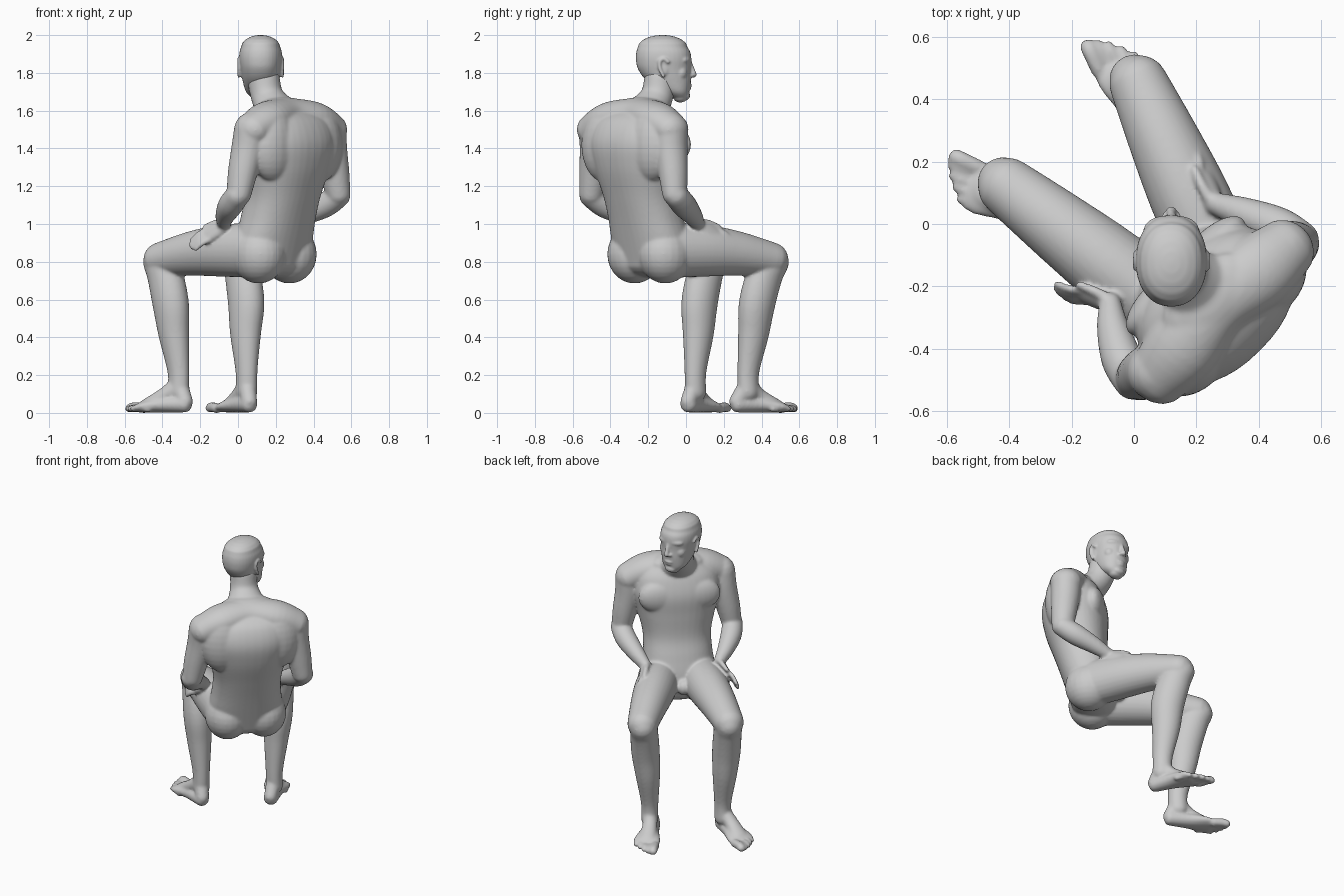
import bpy, bmesh, math
from mathutils import Vector, Matrix

if "Cube" in bpy.data.objects:
    bpy.data.objects.remove(bpy.data.objects["Cube"])

R2 = math.sqrt(2)
LATERAL = (1, 1, 0)


def W(u, v, z):
    """Body frame (u = figure's right, v = forward) to world."""
    return ((u - v) / R2, (u + v) / R2, z)


def mirror(p):
    """Reflect across the body's symmetry plane."""
    return (-p[1], -p[0], p[2])


def smooth_path(pts, steps=5):
    out = []
    for i in range(len(pts) - 1):
        p0, p1, p2 = pts[max(i - 1, 0)], pts[i], pts[i + 1]
        p3 = pts[min(i + 2, len(pts) - 1)]
        for k in range(steps):
            t = k / steps
            out.append([0.5 * (2 * b + (c - a) * t + (2 * a - 5 * b + 4 * c - d) * t * t
                               + (3 * b - a - 3 * c + d) * t ** 3)
                        for a, b, c, d in zip(p0, p1, p2, p3)])
    out.append(list(pts[-1]))
    return out


def tube(bm, pts, side=LATERAL, up=None, cap=1.0, power=1.0, n=28):
    """Loft of ellipses (position, side radius, other radius) with rounded ends."""
    path = smooth_path([tuple(p) + tuple(r) for p, r in pts])
    pos = [Vector(p[:3]) for p in path]
    rows = []
    for i, p in enumerate(path):
        t = Vector(up) if up else pos[min(i + 1, len(pos) - 1)] - pos[max(i - 1, 0)]
        t.normalize()
        a = Vector(side)
        a = (a - t * a.dot(t)).normalized()
        rows.append((pos[i], a, t.cross(a), t, p[3], p[4]))

    def ends(row, sign):
        c, a, b, t, ra, rb = row
        res = []
        for ang in (20, 40, 58, 74, 86):
            f = math.cos(math.radians(ang))
            h = math.sin(math.radians(ang)) * min(ra, rb) * cap * sign
            res.append((c + t * h, a, b, t, ra * f, rb * f))
        return res
    rows = ends(rows[0], -1)[::-1] + rows + ends(rows[-1], 1)
    pw = lambda x: math.copysign(abs(x) ** power, x)
    rings = []
    for c, a, b, t, ra, rb in rows:
        rings.append([bm.verts.new(c + a * ra * pw(math.cos(q)) + b * rb * pw(math.sin(q)))
                      for q in (2 * math.pi * j / n for j in range(n))])
    for r, s in zip(rings, rings[1:]):
        for j in range(n):
            bm.faces.new((r[j], r[(j + 1) % n], s[(j + 1) % n], s[j]))
    bm.faces.new(rings[0][::-1])
    bm.faces.new(rings[-1])


def ball(bm, c, r, turn=math.pi / 4):
    m = Matrix.Translation(c) @ Matrix.Rotation(turn, 4, 'Z') @ Matrix.Diagonal((*r, 1))
    bmesh.ops.create_uvsphere(bm, u_segments=24, v_segments=14, radius=1, matrix=m)


def finish(bm, name, voxel, iterations):
    """Fuse overlapping volumes into one soft skin."""
    me = bpy.data.meshes.new(name)
    bm.to_mesh(me)
    bm.free()
    ob = bpy.data.objects.new(name, me)
    bpy.context.collection.objects.link(ob)
    m = ob.modifiers.new("fuse", 'REMESH')
    m.mode, m.voxel_size, m.use_smooth_shade = 'VOXEL', voxel, True
    s = ob.modifiers.new("soften", 'SMOOTH')
    s.factor, s.iterations = 0.5, iterations


# Torso, slouched forward
body = bmesh.new()
tube(body, [(W(0, -.255, .80), (.205, .14)), (W(0, -.265, .90), (.228, .16)),
            (W(0, -.30, 1.03), (.215, .165)), (W(0, -.335, 1.15), (.215, .17)),
            (W(0, -.36, 1.30), (.25, .195)), (W(0, -.368, 1.43), (.28, .205)),
            (W(0, -.365, 1.54), (.255, .17)), (W(0, -.345, 1.605), (.18, .11))],
     up=(0, 0, 1), cap=.6, power=.88, n=40)
# Shoulder girdle and neck
tube(body, [(W(-.285, -.40, 1.50), (.09, .10)), (W(-.17, -.39, 1.55), (.098, .12)),
            (W(0, -.365, 1.575), (.09, .11)), (W(.17, -.39, 1.55), (.098, .12)),
            (W(.285, -.40, 1.50), (.09, .10))], side=(0, 0, 1))
tube(body, [(W(0, -.32, 1.57), (.15, .10)), (W(0, -.225, 1.665), (.092, .085)),
            (W(0, -.19, 1.77), (.083, .09))])
ball(body, W(0, -.10, .85), (.04, .05, .05))
for sgn in (-1, 1):
    # Buttocks, chest and shoulder blades
    ball(body, W(sgn * .115, -.27, .84), (.14, .15, .155))
    ball(body, W(sgn * .11, -.235, 1.42), (.15, .065, .11))
    ball(body, W(sgn * .17, -.435, 1.42), (.145, .105, .20))

    # Arms with hands resting on the thighs; the left elbow sits further out
    def F(p, k=0.0):
        return Vector(p) if sgn > 0 else Vector(mirror(p)) + Vector((-.055, .03, 0)) * k
    tube(body, [(F((.482, -.083, 1.50), .2), (.092, .094)), (F((.49, -.08, 1.40), .5), (.086, .09)),
                (F((.512, -.068, 1.27), .8), (.076, .08)), (F((.53, -.06, 1.16), 1), (.064, .068))])
    tube(body, [(F((.532, -.052, 1.15), 1), (.063, .063)), (F((.46, -.01, 1.10), .9), (.066, .066)),
                (F((.35, .035, 1.045), .6), (.052, .052)), (F((.262, .065, 1.0), .2), (.038, .036))],
         side=(0, 0, 1))
    w = Vector((.55, -.18, -.8)).normalized()
    wrist, knuckle, tip = Vector((.258, .07, .995)), Vector((.23, .155, .945)), Vector((.21, .25, .88))
    tube(body, [(F(wrist), (.036, .026)), (F(wrist.lerp(knuckle, .5)), (.045, .024)),
                (F(knuckle), (.046, .02))], side=F(w))
    for i, length in enumerate((.9, 1.0, .96, .78)):
        o = w * (i - 1.5) * .023
        end = knuckle.lerp(tip, length) + o
        mid = (knuckle + o).lerp(end, .5) + Vector((.006, .003, .005))
        tube(body, [(F(knuckle + o), (.014, .014)), (F(mid), (.014, .014)),
                    (F(end), (.012, .012))], side=F(w), n=12)
    tube(body, [(F(wrist - w * .02), (.02, .02)), (F(wrist.lerp(knuckle, .5) - w * .045), (.017, .017)),
                (F(knuckle.lerp(tip, .1) - w * .06), (.013, .013))], side=F(w), n=12)

# Legs: the two sides are posed a little differently
LEGS = [  # side, knee, calf, ankle, heel, big toe tip, little toe tip
    (1, (.015, .45), (.035, .385), (.045, .33), (.06, .27), (-.155, .585), (-.005, .55)),
    (-1, (-.408, .12), (-.365, .08), (-.315, .05), (-.28, .012), (-.587, .222), (-.565, .085)),
]
for sgn, knee, calf, ankle, heel, big, little in LEGS:
    V = lambda p, z: Vector((p[0], p[1], z))
    hip, kn = Vector(W(sgn * .125, -.23, .86)), V(knee, .812)
    bump = Vector((0, 0, .015))
    tube(body, [(hip, (.13, .145)), (hip.lerp(kn, .33) + bump, (.128, .138)),
                (hip.lerp(kn, .66) + bump, (.114, .118)), (kn, (.095, .092))])
    back = Vector(W(0, -.012, 0))
    fwd = Vector(W(0, .012, 0))
    tube(body, [(V(knee, .80) + fwd, (.085, .09)), (V(knee, .73).lerp(V(calf, .73), .5), (.087, .102)),
                (V(calf, .58) + back, (.088, .104)), (V(calf, .42).lerp(V(ankle, .42), .5), (.076, .088)),
                (V(ankle, .22), (.054, .062)), (V(ankle, .11), (.053, .062))])

    # Feet
    mid = V(big, 0).lerp(V(little, 0), .5)
    h = V(heel, 0)
    d = (mid - h).normalized()
    across = d.cross(Vector((0, 0, 1)))
    z = lambda p, q: p + Vector((0, 0, q))
    tube(body, [(z(h, .046), (.045, .044)), (z(h.lerp(mid, .35), .045), (.058, .043)),
                (z(h.lerp(mid, .65), .036), (.082, .034)), (z(h.lerp(mid, .78), .027), (.082, .026))],
         side=across, cap=.8)
    tube(body, [(V(ankle, .14), (.05, .055)), (z(h.lerp(mid, .38), .09), (.046, .042)),
                (z(h.lerp(mid, .70), .042), (.055, .03))], side=across)
    tube(body, [(V(ankle, .16), (.046, .046)), (z(h, .06), (.042, .042))], side=across)
    for i in range(5):
        tip = V(big, .025 if i == 0 else .021).lerp(V(little, .021), i / 4)
        tip += d * (0, .012, .015, .01, 0)[i]
        r = .027 if i == 0 else .0195 - .0005 * i
        tube(body, [(tip - d * .10, (r, r)), (tip - d * .04 + Vector((0, 0, .006)), (r, r)),
                    (tip - d * r * .6, (r, r * .9))], side=across, n=12)
finish(body, "body", .0085, 8)

# Head, turned to look over the figure's right (towards +y)
head = bmesh.new()
HX = .12
tube(head, [((HX, -.03, 1.666), (.045, .036)), ((HX, -.055, 1.70), (.078, .072)),
            ((HX, -.092, 1.76), (.096, .118)), ((HX, -.114, 1.82), (.107, .14)),
            ((HX, -.118, 1.87), (.114, .147)), ((HX, -.120, 1.91), (.112, .143)),
            ((HX, -.124, 1.935), (.104, .132))],
     side=(1, 0, 0), up=(0, 0, 1), cap=.63, power=.92, n=36)
tube(head, [((HX, .014, 1.865), (.012, .014)), ((HX, .03, 1.82), (.013, .016)),
            ((HX, .042, 1.79), (.017, .015))], side=(1, 0, 0), n=16)
ball(head, (HX, .012, 1.735), (.034, .02, .011), 0)
ball(head, (HX, .008, 1.718), (.03, .02, .011), 0)
ball(head, (HX, .0, 1.680), (.038, .022, .024), 0)
ball(head, (HX, -.02, 1.735), (.06, .035, .05), 0)
for sgn in (-1, 1):
    # Brow, cheek, nostril
    ball(head, (HX + sgn * .04, -.004, 1.868), (.05, .028, .022), -sgn * .3)
    ball(head, (HX + sgn * .052, -.028, 1.80), (.04, .036, .04), 0)
    ball(head, (HX + sgn * .018, .026, 1.785), (.012, .014, .010), 0)
    # Ear: curved rim and lobe
    x = HX + sgn * .108
    rim = [(-.015, -.045), (-.032, -.01), (-.035, .03), (-.012, .048), (.01, .03)]
    tube(head, [((x + sgn * .008, -.105 + a, 1.828 + b), (.009, .009)) for a, b in rim],
         side=(1, 0, 0), n=12)
    ball(head, (x - sgn * .006, -.115, 1.825), (.010, .024, .042), 0)
finish(head, "head", .006, 6)
